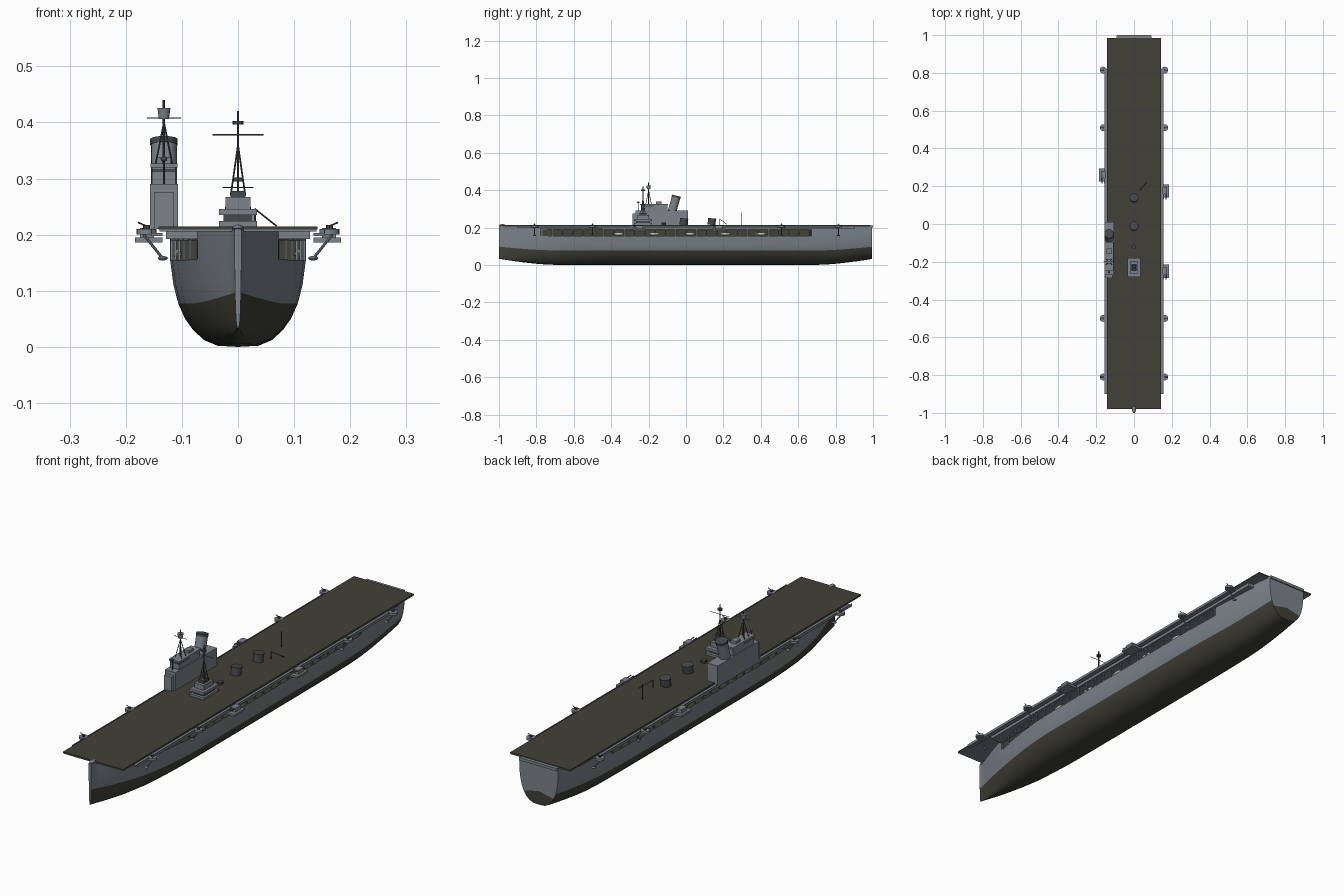
import bpy, bmesh, math
from mathutils import Vector

cube = bpy.data.objects.get("Cube")
if cube:
    bpy.data.objects.remove(cube)


def material(name, rgb):
    m = bpy.data.materials.new(name)
    m.use_nodes = True
    m.diffuse_color = (*rgb, 1)
    m.node_tree.nodes["Principled BSDF"].inputs["Base Color"].default_value = (*rgb, 1)
    return m


GREY = material("hull grey", (0.2, 0.23, 0.255))
OLIVE = material("dark olive", (0.053, 0.052, 0.038))
DARK = material("dark steel", (0.06, 0.065, 0.07))
CREAM = material("cream", (0.55, 0.53, 0.45))


def finish(name, bm, mats, smooth=False):
    me = bpy.data.meshes.new(name)
    bmesh.ops.recalc_face_normals(bm, faces=bm.faces)
    bm.to_mesh(me)
    bm.free()
    ob = bpy.data.objects.new(name, me)
    bpy.context.collection.objects.link(ob)
    for m in mats:
        me.materials.append(m)
    if smooth:
        bpy.ops.object.select_all(action="DESELECT")
        ob.select_set(True)
        bpy.context.view_layer.objects.active = ob
        bpy.ops.object.shade_smooth_by_angle(angle=math.radians(35))
    return ob


def box(name, x, y, z, mat):
    """Box from (min, max) pairs."""
    bm = bmesh.new()
    bmesh.ops.create_cube(bm, size=1)
    for v in bm.verts:
        v.co = [(a + b) / 2 + c * (b - a) for (a, b), c in zip((x, y, z), v.co)]
    return finish(name, bm, [mat])


def rod(name, a, b, r, mat, r2=None, sides=8):
    """Round bar or cone from point a to point b."""
    a, b = Vector(a), Vector(b)
    bm = bmesh.new()
    bmesh.ops.create_cone(bm, cap_ends=True, segments=sides, radius1=r,
                          radius2=r if r2 is None else r2, depth=(b - a).length)
    turn = (b - a).to_track_quat("Z", "Y")
    for v in bm.verts:
        v.co = turn @ v.co + (a + b) / 2
    return finish(name, bm, [mat], True)


def ball(name, centre, size, mat):
    bm = bmesh.new()
    bmesh.ops.create_uvsphere(bm, u_segments=12, v_segments=8, radius=1)
    for v in bm.verts:
        v.co = [c + s * k for c, s, k in zip(centre, size, v.co)]
    return finish(name, bm, [mat], True)


# Hull: lofted sections with an open gallery along each side
GAL_A, GAL_B, INNER = -0.78, 0.67, 0.075


def beam(y):
    if y < -0.4:
        return max(0.006, 0.121 * (1 - ((-y - 0.4) / 0.6) ** 2))
    return 0.121 - 0.03 * (max(0, y - 0.4) / 0.6) ** 2


def section(y, gallery):
    b = beam(y)
    rise = 0.033 * (max(0, abs(y) - 0.7) / 0.3) ** 1.5
    inner = min(b, INNER) if gallery else b
    half = [(0, 0), (0.3 * b, 0.002), (0.5 * b, 0.012), (0.66 * b, 0.03), (0.78 * b, 0.05),
            (0.88 * b, 0.077), (0.95 * b, 0.11), (b, 0.155), (inner, 0.155),
            (inner, 0.19), (b, 0.19), (b, 0.21)]
    half = [(x, rise + z * (0.21 - rise) / 0.21) for x, z in half]
    return [(-x, y, z) for x, z in half[:0:-1]] + [(x, y, z) for x, z in half]


stations = [(y, False) for y in (-1, -0.99, -0.96, -0.92, -0.87, -0.82, GAL_A)]
stations += [(GAL_A + (GAL_B - GAL_A) * i / 16, True) for i in range(17)]
stations += [(y, False) for y in (GAL_B, 0.75, 0.82, 0.9, 0.95, 0.995)]
bm = bmesh.new()
loops = [[bm.verts.new(p) for p in section(*s)] for s in stations]
for (sa, la), (sb, lb) in zip(zip(stations, loops), zip(stations[1:], loops[1:])):
    for i in range(len(la)):
        j = (i + 1) % len(la)
        f = bm.faces.new((la[i], la[j], lb[j], lb[i]))
        row = min(i, len(la) - 2 - i) if i < len(la) - 1 else 0
        in_gallery = row in (2, 3) or (sa[0] == sb[0] and row == 2)
        f.material_index = int(row >= 6 or in_gallery and (sa[1] or sb[1]))
bm.faces.new(loops[0])
# Transom with a peaked band of bottom paint
stern = loops[-1]
peak = bm.verts.new((0, stations[-1][0], 0.09))
mid, cut = len(stern) // 2, 4
bm.faces.new(stern[mid - cut:mid + cut + 1] + [peak]).material_index = 1
bm.faces.new(stern[:mid - cut + 1] + [peak] + stern[mid + cut:])
bmesh.ops.remove_doubles(bm, verts=bm.verts, dist=0.00005)
finish("hull", bm, [GREY, OLIVE], True)
# Dark bulkheads closing the gallery ends
for s in (-1, 1):
    xs = sorted((s * INNER, s * (beam(GAL_B) - 0.001)))
    box("gallery_bulkhead", xs, (GAL_B - 0.004, GAL_B - 0.001), (0.155, 0.19), OLIVE)

# Flight deck
box("deck_support", (-0.128, 0.128), (-0.78, 0.9), (0.192, 0.208), GREY)
box("deck_underside", (-0.14, 0.14), (-0.978, 0.984), (0.206, 0.21), GREY)
box("flight_deck", (-0.142, 0.142), (-0.98, 0.986), (0.2095, 0.2145), OLIVE)
box("stern_ramp", (-0.09, 0.09), (0.98, 1.0), (0.2, 0.212), GREY)
ball("bow_fitting", (0, -0.982, 0.212), (0.01, 0.018, 0.006), GREY)

for s in (-1, 1):
    def side(a, b):
        return tuple(sorted((s * a, s * b)))

    # Gallery posts and stowed boats
    for i in range(27):
        y = GAL_A + 0.01 + i * (GAL_B - GAL_A - 0.02) / 26
        b = beam(y)
        box("gallery_post", side(b - 0.004, b), (y - 0.003, y + 0.003), (0.154, 0.193), GREY)
    for i in range(5):
        ball("stowed_boat", (s * 0.108, -0.36 + 0.19 * i, 0.166), (0.008, 0.03, 0.008), CREAM)

    # Catwalk with a low rail
    box("catwalk", side(0.135, 0.155), (-0.9, 0.82), (0.198, 0.203), GREY)
    box("catwalk_rail", side(0.153, 0.155), (-0.9, 0.82), (0.203, 0.209), GREY)

    # Gun tubs on braces
    for y in (-0.81, -0.5, 0.51, 0.815):
        rod("gun_tub", (s * 0.163, y, 0.2), (s * 0.163, y, 0.21), 0.018, GREY, sides=16)
        rod("gun_mount", (s * 0.163, y, 0.21), (s * 0.163, y, 0.217), 0.006, DARK)
        rod("gun_barrel", (s * 0.163, y, 0.215), (s * 0.178, y, 0.222), 0.0015, DARK)
        rod("tub_brace", (s * 0.168, y, 0.2), (s * 0.136, y, 0.16), 0.0025, GREY)
        ball("brace_foot", (s * 0.134, y, 0.158), (0.009, 0.009, 0.004), GREY)

# Large gun platforms
for s, y in ((1, 0.175), (1, -0.25), (-1, 0.26)):
    xs = sorted((s * 0.135, s * 0.184))
    box("gun_platform", xs, (y - 0.035, y + 0.035), (0.186, 0.195), GREY)
    box("gun_house", sorted((s * 0.15, s * 0.175)), (y - 0.017, y + 0.02), (0.195, 0.212), GREY)
    for d in (-0.006, 0.006):
        rod("platform_gun", (s * 0.163 + d, y, 0.207), (s * 0.163 + d, y - 0.045, 0.21), 0.002, DARK)

# Island
IX = -0.132
box("island_base", (-0.157, -0.107), (-0.27, 0.01), (0.21, 0.29), GREY)
box("island_front_step", (-0.15, -0.114), (-0.285, -0.27), (0.21, 0.275), GREY)
box("island_bridge", (-0.153, -0.111), (-0.24, -0.1), (0.29, 0.32), GREY)
box("bridge_roof", (-0.156, -0.108), (-0.245, -0.095), (0.32, 0.327), GREY)
box("bridge_windows", (-0.1535, -0.1105), (-0.2405, -0.17), (0.312, 0.317), DARK)
box("director_house", (-0.145, -0.12), (-0.16, -0.13), (0.327, 0.338), GREY)
rod("funnel", (IX, -0.075, 0.285), (IX, -0.052, 0.365), 0.023, GREY, sides=20)
rod("funnel_cap", (IX, -0.0535, 0.36), (IX, -0.051, 0.37), 0.0245, DARK, sides=20)
rod("rangefinder_post", (IX, -0.255, 0.29), (IX, -0.255, 0.335), 0.002, DARK)
ball("rangefinder", (IX, -0.255, 0.335), (0.006, 0.006, 0.005), DARK)


def mast(name, x, y, foot, joint, top, spread):
    rod(name + "_pole", (x, y, foot), (x, y, top), 0.0022, DARK)
    for dx, dy in ((-1, -1), (1, -1), (-1, 1), (1, 1)):
        rod(name + "_leg", (x + dx * spread, y + dy * spread, foot), (x, y, joint), 0.0015, DARK)


mast("island_mast", IX, -0.2, 0.325, 0.4, 0.44, 0.015)
rod("island_radar", (IX, -0.2, 0.406), (IX, -0.2, 0.426), 0.009, GREY, 0.012, 14)
rod("island_yard", (IX - 0.03, -0.2, 0.408), (IX + 0.03, -0.2, 0.408), 0.001, DARK)

# Central control house with its mast
CY = -0.23
for name, w, z0, z1, m in (("house_foot", 0.034, 0.213, 0.224, GREY),
                           ("house_gap", 0.026, 0.224, 0.235, DARK),
                           ("house_gallery", 0.034, 0.235, 0.246, GREY),
                           ("house_upper", 0.022, 0.246, 0.267, GREY),
                           ("house_top", 0.013, 0.267, 0.278, DARK)):
    box(name, (-w, w), (CY - 1.45 * w, CY + 1.45 * w), (z0, z1), m)
mast("central_mast", 0, CY, 0.27, 0.36, 0.42, 0.013)
rod("lookout", (0, CY, 0.295), (0, CY, 0.302), 0.01, DARK)
rod("mast_top_platform", (0, CY, 0.396), (0, CY, 0.403), 0.01, DARK)
for half, z in ((0.045, 0.378), (0.028, 0.284)):
    rod("central_yard", (-half, CY, z), (half, CY, z), 0.001, DARK)

# Deck fittings
for y in (-0.015, 0.135):
    rod("deck_drum", (0, y, 0.214), (0, y + 0.005, 0.247), 0.021, DARK, sides=16)
    rod("drum_rim", (0, y + 0.005, 0.244), (0, y + 0.0055, 0.249), 0.0235, DARK, sides=16)
rod("deck_bollard", (0, -0.12, 0.214), (0, -0.12, 0.226), 0.012, DARK)
rod("deck_pole", (0, 0.295, 0.214), (0, 0.295, 0.28), 0.002, DARK)
rod("crane_post", (0.03, 0.18, 0.214), (0.03, 0.18, 0.246), 0.002, DARK)
rod("crane_boom", (0.03, 0.18, 0.246), (0.068, 0.22, 0.216), 0.0015, DARK)
